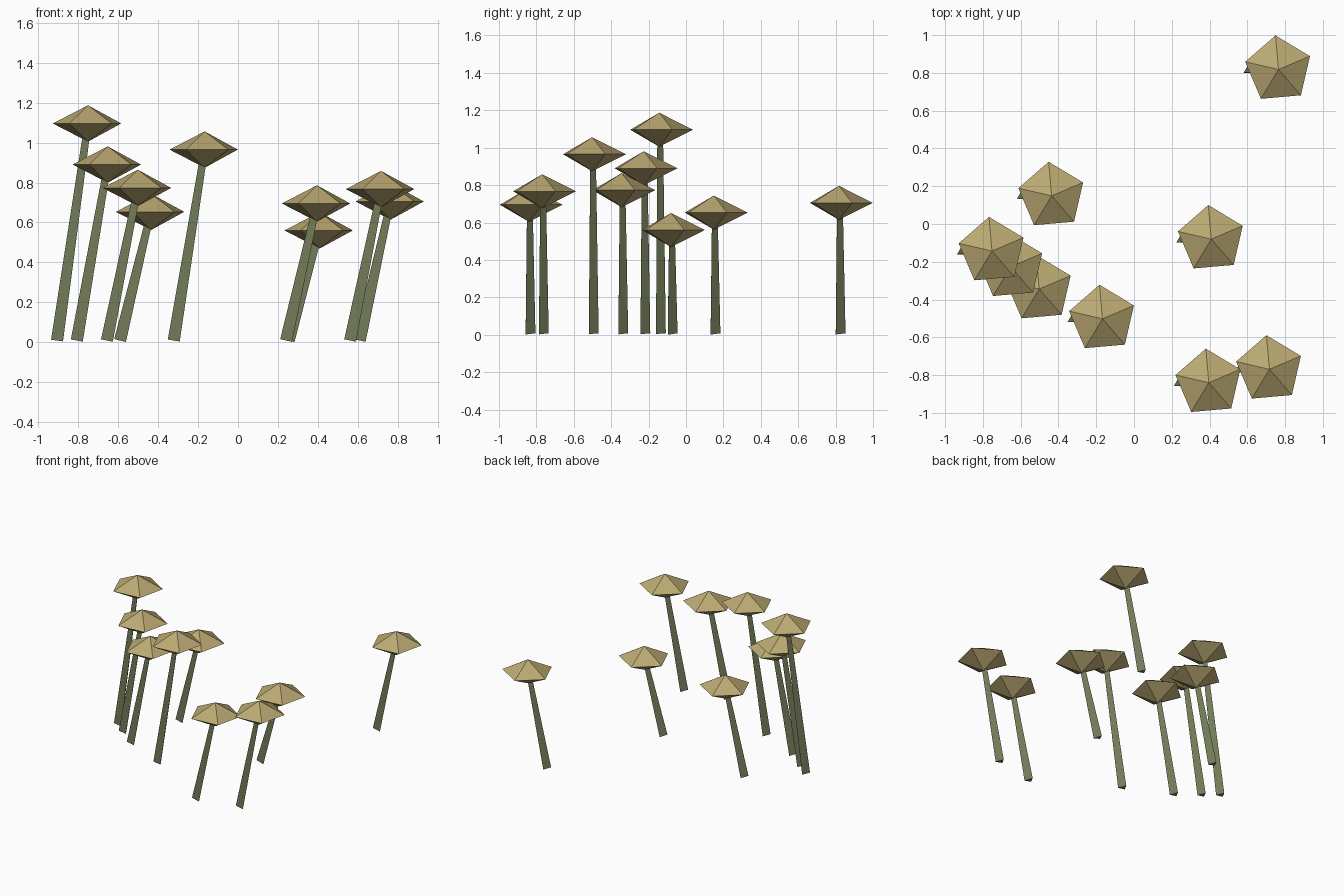
import bpy, bmesh, math
from mathutils import Matrix, Vector

if "Cube" in bpy.data.objects:
    bpy.data.objects.remove(bpy.data.objects["Cube"])


def material(name, color):
    m = bpy.data.materials.new(name)
    m.diffuse_color = (*color, 1)
    m.use_nodes = True
    m.node_tree.nodes["Principled BSDF"].inputs["Base Color"].default_value = m.diffuse_color
    return m


CAP = material("tan_cap", (0.50, 0.40, 0.17))
STEM = material("green_stem", (0.17, 0.20, 0.10))

CAP_R, CAP_H = 0.181, 0.091          # rim radius, half height
LEAN = 0.155                         # sideways lean from foot to cap
FOOT_Z = 0.008


def finish(name, bm, mat):
    bmesh.ops.recalc_face_normals(bm, faces=bm.faces)
    me = bpy.data.meshes.new(name)
    bm.to_mesh(me)
    bm.free()
    me.materials.append(mat)
    ob = bpy.data.objects.new(name, me)
    bpy.context.collection.objects.link(ob)
    return ob


def make_cap(i, centre):
    # five-sided double pyramid
    bm = bmesh.new()
    top = bm.verts.new((0, 0, CAP_H))
    low = bm.verts.new((0, 0, -CAP_H))
    rim = [bm.verts.new((CAP_R * math.cos(a), CAP_R * math.sin(a), 0))
           for a in (math.radians(95 + 72 * k) for k in range(5))]
    for k in range(5):
        a, b = rim[k], rim[(k + 1) % 5]
        bm.faces.new((a, b, top))
        bm.faces.new((b, a, low))
    finish(f"cap_{i}", bm, CAP).location = centre


def make_stem(i, foot, tip):
    # tapered three-sided stem, one edge towards the back
    bm = bmesh.new()
    d = tip - foot
    lean = Matrix.Rotation(math.atan2(d.x, d.z), 4, 'Y')
    rings = []
    for z, r in ((0, 0.035), (d.length, 0.02)):
        rings.append([bm.verts.new(lean @ Vector((r * math.cos(a), r * math.sin(a), z)))
                      for a in (math.radians(90 + 120 * k) for k in range(3))])
    lo, hi = rings
    for k in range(3):
        n = (k + 1) % 3
        bm.faces.new((lo[k], lo[n], hi[n], hi[k]))
    bm.faces.new(lo[::-1])
    bm.faces.new(hi)
    finish(f"stem_{i}", bm, STEM).location = foot


# cap centres of the nine mushrooms
caps = [
    (0.765, 0.818, 0.705), (-0.436, 0.149, 0.653), (0.409, -0.080, 0.560),
    (-0.752, -0.143, 1.096), (-0.653, -0.226, 0.890), (-0.502, -0.344, 0.773),
    (-0.167, -0.502, 0.965), (0.396, -0.840, 0.695), (0.717, -0.769, 0.767),
]
for i, c in enumerate(caps, 1):
    c = Vector(c)
    make_cap(i, c)
    make_stem(i, Vector((c.x - LEAN, c.y, FOOT_Z)), c)
